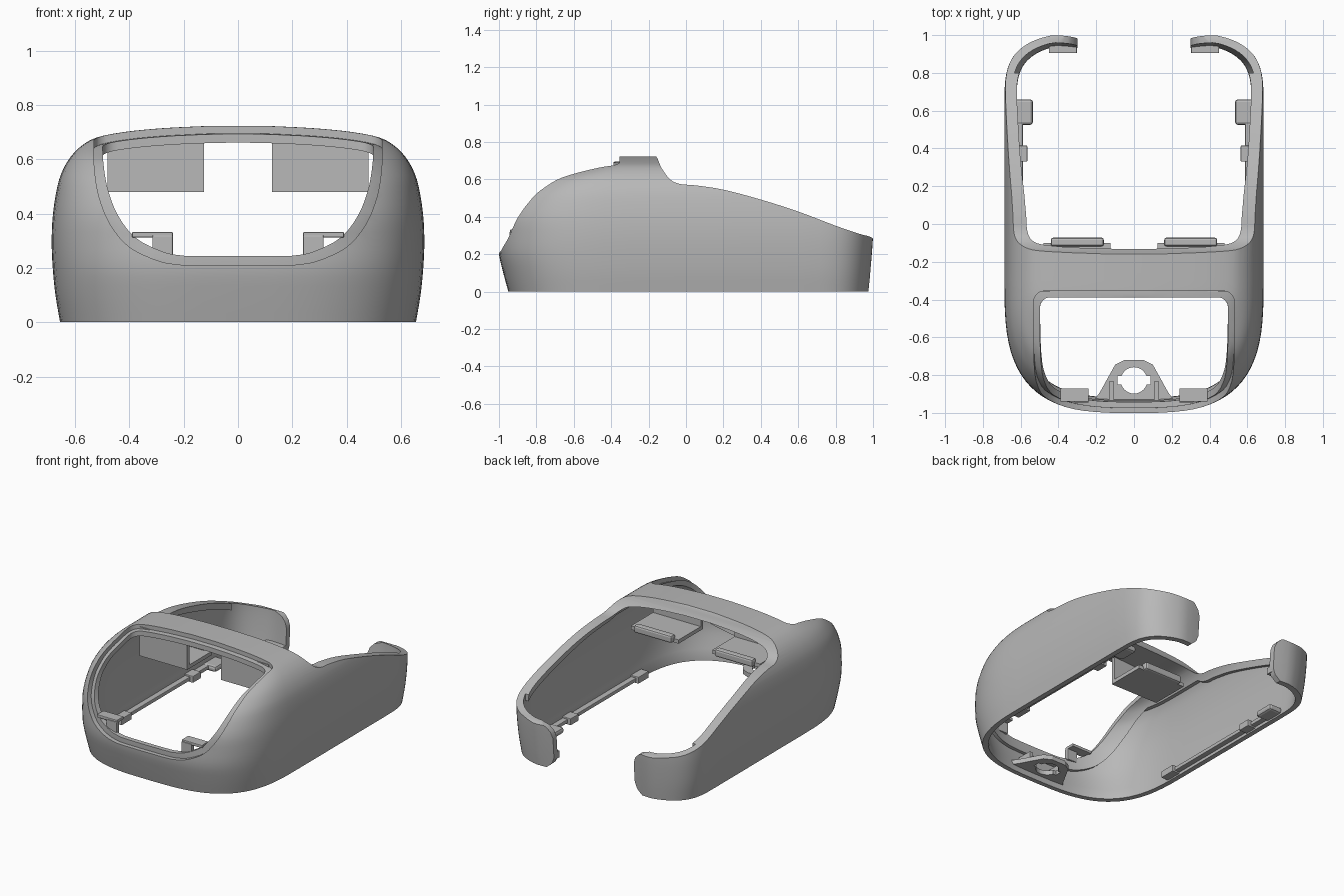
import bpy, bmesh, math
from mathutils import Vector

old = bpy.data.objects.get("Cube")
if old:
    bpy.data.objects.remove(old, do_unlink=True)

grey = bpy.data.materials.new("matte_grey")
grey.use_nodes = True
tone = (0.48, 0.48, 0.48, 1)
grey.diffuse_color = tone
grey.node_tree.nodes["Principled BSDF"].inputs["Base Color"].default_value = tone


def finish(name, bm):
    bmesh.ops.recalc_face_normals(bm, faces=bm.faces)
    mesh = bpy.data.meshes.new(name)
    bm.to_mesh(mesh)
    bm.free()
    mesh.materials.append(grey)
    ob = bpy.data.objects.new(name, mesh)
    bpy.context.collection.objects.link(ob)
    return ob


def smooth_path(pts, n=4):
    """Catmull-Rom curve through the points."""
    v = [Vector(p) for p in pts]
    v = [2 * v[0] - v[1]] + v + [2 * v[-1] - v[-2]]
    out = []
    for a, b, c, d in zip(v, v[1:], v[2:], v[3:]):
        for i in range(n):
            t = i / n
            out.append(b + (c - a) * t / 2 + (a - 2.5 * b + 2 * c - d / 2) * t * t
                       + (1.5 * b - a / 2 - 1.5 * c + d / 2) * t ** 3)
    return out + [v[-2]]


def prism(name, outline, axis, lo, hi):
    """Extrude a 2D outline along x, y or z."""
    place = {"x": lambda a, b, h: (h, a, b), "y": lambda a, b, h: (a, h, b),
             "z": lambda a, b, h: (a, b, h)}[axis]
    bm = bmesh.new()
    low = [bm.verts.new(place(p[0], p[1], lo)) for p in outline]
    high = [bm.verts.new(place(p[0], p[1], hi)) for p in outline]
    bm.faces.new(low)
    bm.faces.new(high)
    for i in range(len(low)):
        bm.faces.new((low[i - 1], low[i], high[i], high[i - 1]))
    return finish(name, bm)


def box(name, x, y, z, bevel=0.004):
    ob = prism(name, [(x[0], y[0]), (x[1], y[0]), (x[1], y[1]), (x[0], y[1])], "z", *z)
    if bevel:
        m = ob.modifiers.new("soft_edges", "BEVEL")
        m.width, m.segments = bevel, 2
    return ob


def pair(name, x, y, z, bevel=0.004):
    box("left_" + name, x, y, z, bevel)
    box("right_" + name, (-x[1], -x[0]), y, z, bevel)


def cut(ob, tool):
    m = ob.modifiers.new("cut", "BOOLEAN")
    m.operation, m.solver, m.object = "DIFFERENCE", "EXACT", tool
    bpy.context.view_layer.objects.active = ob
    bpy.ops.object.modifier_apply(modifier=m.name)
    bpy.data.objects.remove(tool, do_unlink=True)


# Body levels: height, half width, front depth, rear depth
LEVELS = [(0, .655, .65, .38), (.1, .672, .677, .389), (.2, .682, .7, .397),
          (.3, .686, .7, .403), (.4, .681, .69, .403), (.5, .665, .64, .395),
          (.56, .645, .58, .385), (.61, .615, .5, .37), (.65, .575, .36, .33),
          (.68, .52, .24, .3), (.7, .42, .17, .25), (.714, .28, .12, .2), (.723, .1, .08, .1)]


def body(name, inset=0):
    """Rounded closed body, optionally shrunk to make inner surfaces."""
    path = smooth_path(LEVELS, 3)
    bm = bmesh.new()
    rings = []
    for i, p in enumerate(path):
        a, b = path[max(i - 1, 0)], path[min(i + 1, len(path) - 1)]
        n = Vector((b[0] - a[0], a[1] - b[1])).normalized()
        z, w = p[0] - inset * n.y, p[1] - inset * n.x
        front, rear = p[2] - inset * n.x, p[3] - inset * n.x
        if i == 0:
            z = -.1 if inset else 0
        w, front, rear = max(w, .03), max(front, .02), max(rear, .02)
        ring = []
        for depth, mid, power, sign, dip in ((rear, .62, 3.6, 1, .1), (front, -.3, 3.1, -1, 0)):
            for k in range(41):
                t = math.pi * k / 40
                c, s = math.cos(t), max(math.sin(t), 0)
                x = math.copysign(abs(c) ** (2 / power), c) * w * sign
                y = mid + sign * depth * s ** (2 / power)
                ring.append((x, y - dip * s * max(0, 1 - abs(x) / .43), z))
        rings.append([bm.verts.new(q) for q in ring])
    for r, q in zip(rings, rings[1:]):
        for i in range(len(r)):
            bm.faces.new((r[i - 1], r[i], q[i], q[i - 1]))
    bm.faces.new(rings[0])
    bm.faces.new(rings[-1])
    return finish(name, bm)


def window(name, half, low, back):
    """U-shaped window tool, with the corners at the back rounded."""
    side = smooth_path([(.2, low), (.29, low + .015), (.4, low + .067), (.47, low + .15),
                        (.511, low + .25), (.528, low + .35), (.53, low + .43)])
    side = [(p[0] * half / .53, p[1]) for p in side] + [(half, 1)]
    tool = prism(name, side + [(-x, z) for x, z in reversed(side)], "y", -1.2, back)
    bm = bmesh.new()
    bm.from_mesh(tool.data)
    edges = [e for e in bm.edges if all(v.co.y > back - .01 for v in e.verts)
             and abs(e.verts[0].co.x - e.verts[1].co.x) < .2]
    bmesh.ops.bevel(bm, geom=edges, offset=.055, segments=6, profile=.5, affect="EDGES")
    bm.to_mesh(tool.data)
    bm.free()
    return tool


# Hollow shell
shell = body("shell")
cut(shell, body("cavity", .06))

# Sweeping top edge of the side walls
sweep = [tuple(p) for p in smooth_path(
    [(-.175, .735), (-.155, .716), (-.13, .66), (-.085, .6), (-.03, .575),
     (.05, .568), (.2, .545), (.4, .492), (.6, .428), (.8, .352),
     (.93, .308), (.98, .295), (1.02, .27)])]

# Thinner lower walls, leaving a thick lip along the top edge and around the window
thin = body("thin_wall_cutter", .038)
lip = [(y, z - .045) for y, z in sweep if -.086 < y < .82]
cut(thin, prism("lip_keeper", [(-1.2, .555)] + lip + [(lip[-1][0], 1), (-1.2, 1)], "x", -1, 1))
cut(thin, window("window_keeper", .56, .17, -.3))
cut(shell, thin)
cut(shell, prism("sweep_cutter", sweep + [(1.2, .27), (1.2, 1), (-.175, 1)], "x", -1, 1))

# Rear gap, flared at the top and bottom to round the wall ends
flare = [(.38, -.02), (.345, .008), (.315, .035), (.3, .075), (.3, .21), (.315, .25),
         (.345, .28), (.4, .3), (.4, .5)]
cut(shell, prism("gap_cutter", flare + [(-x, z) for x, z in reversed(flare)], "y", .7, 1.2))

# Front window with a stepped rim
rim = window("rim_cutter", .53, .21, -.355)
cut(rim, body("rim_floor", .028))
cut(shell, rim)
cut(shell, window("window_cutter", .498, .243, -.388))

bpy.ops.object.select_all(action="DESELECT")
shell.select_set(True)
bpy.context.view_layer.objects.active = shell
bpy.ops.object.shade_smooth_by_angle(angle=math.radians(35))

# Hanging brackets under the cross bar
pair("bracket_panel", (.125, .48), (-.36, -.335), (.48, .675), 0)
pair("bracket_shelf", (.125, .48), (-.36, -.1), (.48, .505), 0)
pair("bracket_rod", (.16, .44), (-.118, -.072), (.48, .53), .012)

# Front clips
pair("front_clip_top", (.24, .39), (-.94, -.87), (.312, .332))
pair("front_clip_post", (.24, .315), (-.945, -.915), (.24, .32))

# Mounting plate with a notched round hole
edge = [(.21, -.93), (.18, -.89), (.125, -.79), (.1, -.745), (.05, -.72)]
plate = prism("mounting_plate", edge + [(-x, y) for x, y in reversed(edge)], "z", .04, .07)
circle = [(.07 * math.cos(math.tau * k / 32), -.828 + .07 * math.sin(math.tau * k / 32))
          for k in range(32)]
cut(plate, prism("hole_cutter", circle, "z", 0, .2))
cut(plate, box("notch_cutter", (-.088, .088), (-.85, -.806), (0, .2), 0))
pair("plate_rib", (.107, .133), (-.94, -.835), (.05, .12), 0)

# Inner rails and catches along the side walls
pair("side_rail", (.588, .635), (-.35, .56), (.02, .045))
pair("middle_catch", (.565, .635), (.33, .415), (.01, .055))
pair("rear_catch", (.535, .635), (.525, .66), (.01, .05), .015)
pair("front_catch", (.57, .63), (-.42, -.31), (.01, .055))

# Rear clips
pair("rear_clip", (.302, .45), (.905, .95), (.055, .1))
